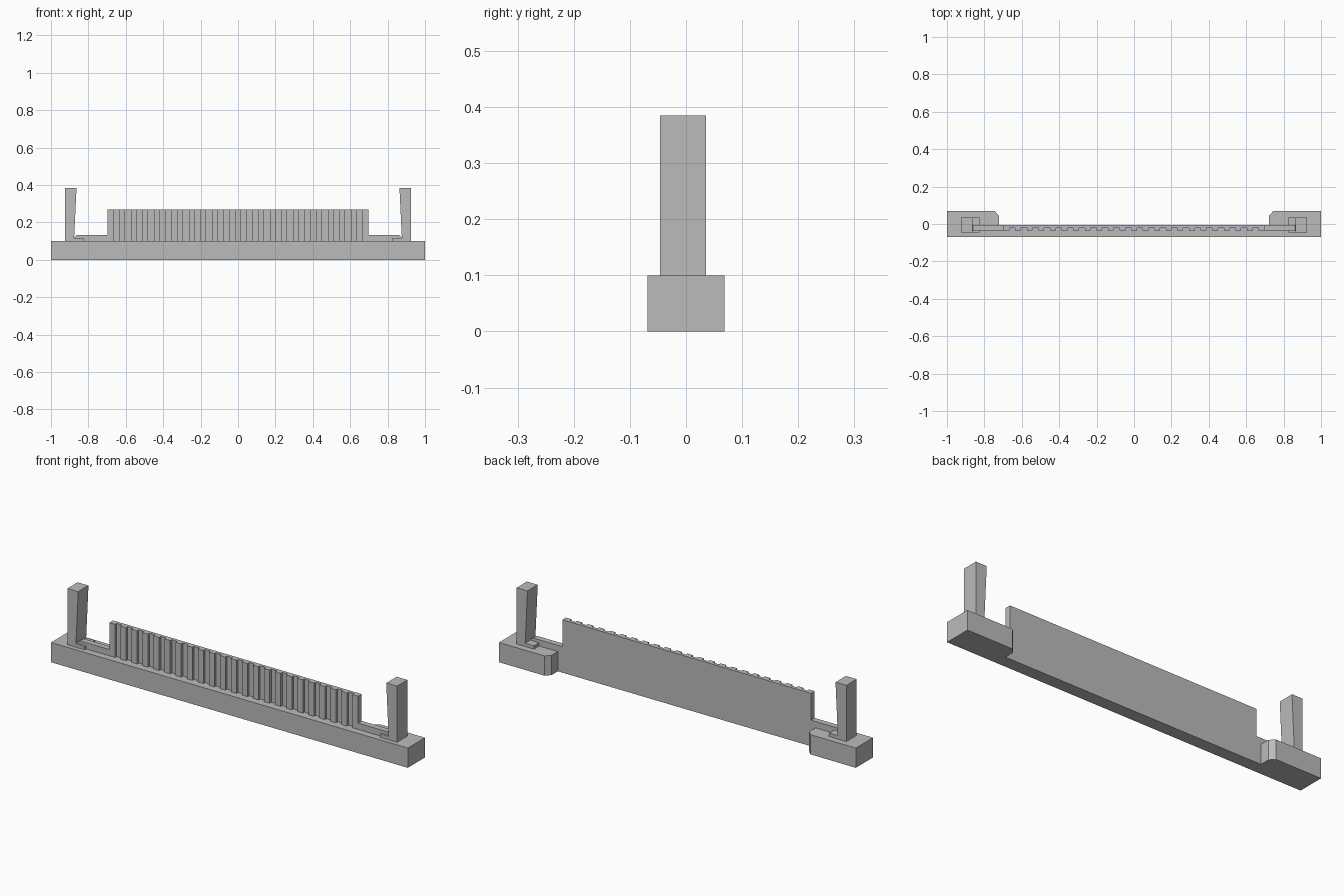
import bpy, bmesh

if "Cube" in bpy.data.objects:
    bpy.data.objects.remove(bpy.data.objects["Cube"])

grey = bpy.data.materials.new("plain_grey")
grey.use_nodes = True
colour = (0.5, 0.5, 0.5, 1)
grey.diffuse_color = colour
grey.node_tree.nodes["Principled BSDF"].inputs["Base Color"].default_value = colour


def extrude(name, profile, low, high, axis):
    """Extrude a closed profile along y (profile is x, z) or z (profile is x, y)."""
    bm = bmesh.new()
    put = (lambda a, b, c: (a, c, b)) if axis == "y" else (lambda a, b, c: (a, b, c))
    face = bm.faces.new([bm.verts.new(put(a, b, low)) for a, b in profile])
    top = bmesh.ops.extrude_face_region(bm, geom=[face])["geom"]
    move = put(0, 0, high - low)
    bmesh.ops.translate(bm, vec=move, verts=[v for v in top if isinstance(v, bmesh.types.BMVert)])
    bmesh.ops.recalc_face_normals(bm, faces=bm.faces)
    mesh = bpy.data.meshes.new(name)
    bm.to_mesh(mesh)
    bm.free()
    mesh.materials.append(grey)
    obj = bpy.data.objects.new(name, mesh)
    bpy.context.collection.objects.link(obj)
    return obj


BACK, FRONT, GROOVE = -0.005, -0.034, -0.021
BASE_TOP = 0.1

# Base: a long bar with a chamfered block behind each end
right_half = [(1, -0.069), (1, 0.069), (0.745, 0.069), (0.722, 0.045), (0.722, BACK)]
left_half = [(-x, y) for x, y in reversed(right_half)]
extrude("base", right_half + left_half, 0, BASE_TOP, "z")

# Ribbed panel: square ribs and grooves along the front, flat back
ribs, half = 23, 0.697
step = 2 * half / (2 * ribs - 1)
outline = [(half, BACK), (-half, BACK)]
for i in range(ribs):
    x = -half + 2 * i * step
    if i:
        outline.append((x, GROOVE))
    outline += [(x, FRONT), (x + step, FRONT)]
    if i < ribs - 1:
        outline.append((x + step, GROOVE))
extrude("ribbed_panel", outline, BASE_TOP, 0.268, "z")

# Each end: low ledge, foot and flared post
for side, s in (("left", 1), ("right", -1)):
    def part(name, profile, low, high):
        extrude(f"{side}_{name}", [(s * x, z) for x, z in profile], low, high, "y")

    part("ledge", [(half, BASE_TOP), (0.875, BASE_TOP), (0.875, 0.122),
                   (0.862, 0.132), (half, 0.132)], FRONT, BACK)
    part("foot", [(0.827, BASE_TOP), (0.88, BASE_TOP), (0.88, 0.117), (0.827, 0.117)],
         -0.046, 0.036)
    part("post", [(0.877, BASE_TOP), (0.924, BASE_TOP), (0.924, 0.385),
                  (0.864, 0.385), (0.864, 0.37)], -0.046, 0.036)
